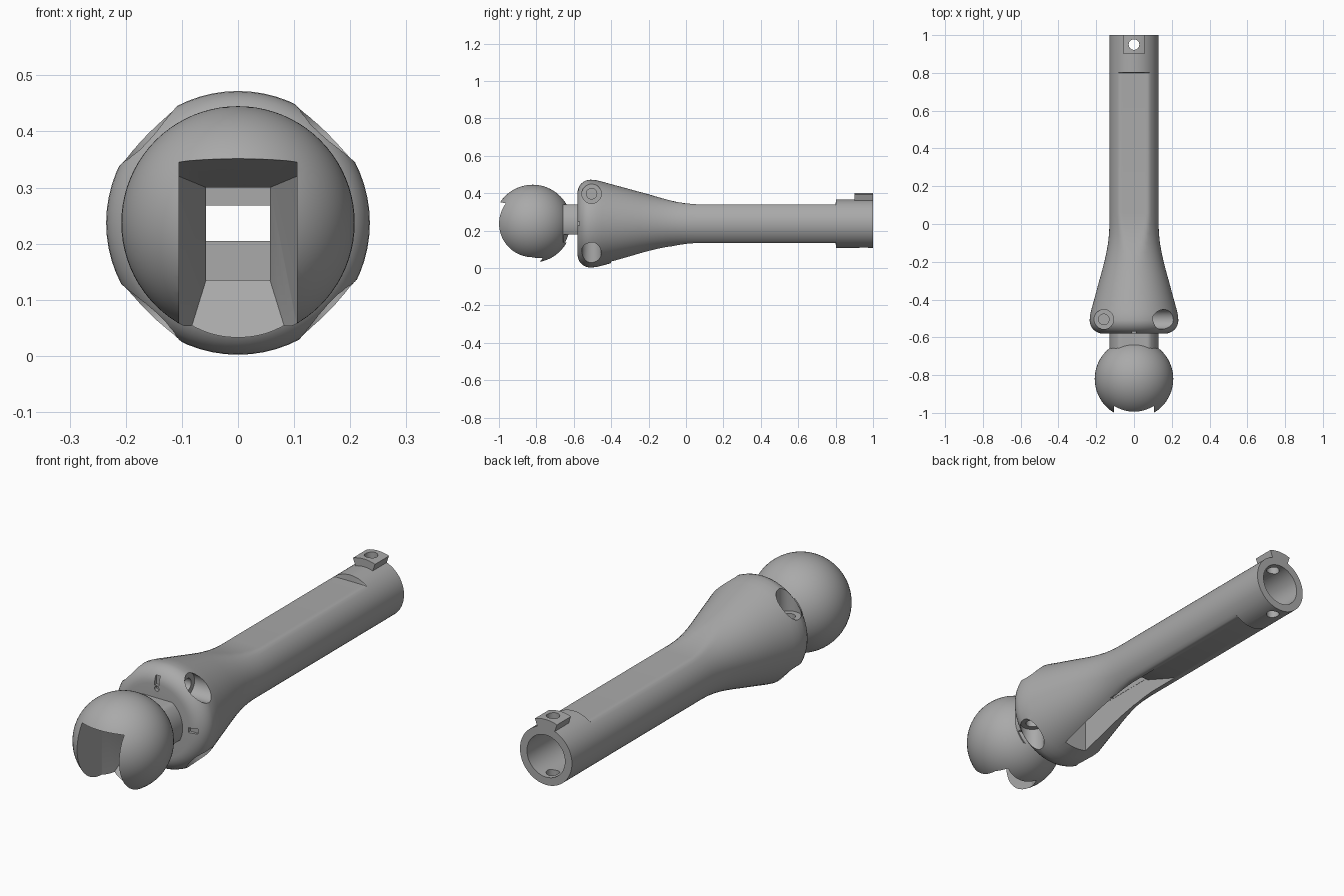
import bpy, bmesh, math
from mathutils import Matrix, Vector

if "Cube" in bpy.data.objects:
    bpy.data.objects.remove(bpy.data.objects["Cube"])

CZ = 0.237          # height of the long axis
SIDES = 64

grey = bpy.data.materials.new("plain_grey")
grey.use_nodes = True
grey.diffuse_color = (0.4, 0.4, 0.4, 1)
grey.node_tree.nodes["Principled BSDF"].inputs["Base Color"].default_value = (0.4, 0.4, 0.4, 1)


def make_object(name, bm):
    bmesh.ops.recalc_face_normals(bm, faces=bm.faces)
    mesh = bpy.data.meshes.new(name)
    bm.to_mesh(mesh)
    bm.free()
    mesh.materials.append(grey)
    obj = bpy.data.objects.new(name, mesh)
    bpy.context.collection.objects.link(obj)
    return obj


def loft(name, sections):
    """Skin circles along y, each flattened above and below at half height h."""
    bm = bmesh.new()
    rings = []
    for y, r, h in sections:
        ring = []
        for i in range(SIDES):
            a = math.tau * i / SIDES
            z = max(-h, min(h, r * math.sin(a)))
            ring.append(bm.verts.new((r * math.cos(a), y, CZ + z)))
        rings.append(ring)
    for low, high in zip(rings, rings[1:]):
        for i in range(SIDES):
            j = (i + 1) % SIDES
            bm.faces.new((low[i], low[j], high[j], high[i]))
    bm.faces.new(rings[0])
    bm.faces.new(rings[-1])
    return make_object(name, bm)


def hull(name, points):
    bm = bmesh.new()
    for p in points:
        bm.verts.new(p)
    bmesh.ops.convex_hull(bm, input=bm.verts)
    return make_object(name, bm)


def box(name, x, y0, y1, z0, z1):
    return hull(name, [(sx * x, y, z) for sx in (-1, 1) for y in (y0, y1) for z in (z0, z1)])


def rod(name, start, end, r):
    a, b = Vector(start), Vector(end)
    bm = bmesh.new()
    turn = (b - a).to_track_quat('Z', 'Y').to_matrix().to_4x4()
    bmesh.ops.create_cone(bm, cap_ends=True, segments=40, radius1=r, radius2=r,
                          depth=(b - a).length,
                          matrix=Matrix.Translation((a + b) / 2) @ turn)
    return make_object(name, bm)


def cut(target, cutters):
    bpy.context.view_layer.objects.active = target
    for c in cutters:
        mod = target.modifiers.new("cut", 'BOOLEAN')
        mod.operation = 'DIFFERENCE'
        mod.solver = 'EXACT'
        mod.object = c
        bpy.ops.object.modifier_apply(modifier=mod.name)


# Shaft: neck, rounded collar, flare, flattened tube and round end sleeve
R, H = 0.13, 0.103
sections = [(-0.68, R, H), (-0.581, R, H), (-0.58, 0.165, 0.165)]
for i in range(1, 9):
    a = math.radians(90 * i / 8)
    r = 0.165 + 0.07 * math.sin(a)
    sections.append((-0.51 - 0.07 * math.cos(a), r, r))
sections += [(-0.48, 0.232, 0.232), (-0.45, 0.225, 0.225), (-0.4, 0.211, 0.211),
             (-0.3, 0.184, 0.186), (-0.25, 0.17, 0.171), (-0.2, 0.157, 0.157),
             (-0.15, 0.146, 0.142), (-0.1, 0.137, 0.128), (-0.05, 0.132, 0.116),
             (0, R, 0.108), (0.06, R, H), (0.8, R, H), (0.802, R, R), (1, R, R)]
shaft = loft("shaft", sections)

# Ball at the front
bm = bmesh.new()
bmesh.ops.create_uvsphere(bm, u_segments=64, v_segments=40, radius=0.208,
                          matrix=Matrix.Translation((0, -0.82, CZ)))
ball = make_object("ball", bm)

# Locating tab on top of the rear sleeve
tab_points = []
for y in (0.9, 1):
    for r in (0.12, 0.165):
        for i in range(-4, 5):
            a = math.radians(19.5) * i / 4
            tab_points.append((r * math.sin(a), y, CZ + r * math.cos(a)))
tab = hull("locating_tab", tab_points)

# Cutters for the tapering mouth and the passage behind it
mouth = hull("mouth_cutter", [
    (s * x, y, z) for s in (-1, 1) for x, y, z0, z1 in
    ((0.105, -1.1, -0.02, 0.37), (0.105, -0.824, -0.02, 0.32), (0.057, -0.7, 0.135, 0.3))
    for z in (z0, z1)])
throat = box("throat_cutter", 0.057, -0.76, -0.58, 0.135, 0.3)
underside = box("neck_underside_cutter", 0.3, -0.655, -0.58, 0, 0.18)
channel = box("channel_cutter", 0.057, -0.7, 0.4, 0.205, 0.268)
bore = rod("bore_cutter", (0, 0.25, CZ), (0, 1.1, CZ), 0.095)
pin = rod("pin_hole_cutter", (0, 0.95, -0.1), (0, 0.95, 0.6), 0.028)

# Ramped slot under the flare
slot = hull("slot_cutter", [(s * 0.058, y, z) for s in (-1, 1) for y, z in
                            ((-0.4, -0.05), (-0.4, 0.215), (0, 0.215), (0.22, 0.13), (0.22, -0.05))])

# Four counterbored bolt holes and face marks around the collar
bolt_cutters = []
for k in range(4):
    turn = Matrix.Translation((0, 0, CZ)) @ Matrix.Rotation(math.pi / 2 * k, 4, 'Y')
    around = [
        rod("counterbore_cutter", (0.1, -0.505, 0.16), (0.4, -0.505, 0.16), 0.052),
        rod("bolt_hole_cutter", (0, -0.505, 0.16), (0.15, -0.505, 0.16), 0.028),
        box("mark_cutter", 0.011, -0.6, -0.565, 0.158, 0.2),
        rod("dot_cutter", (0, -0.6, 0.144), (0, -0.565, 0.144), 0.011)]
    for c in around:
        c.data.transform(turn)
    bolt_cutters += around

shaft_cutters = [throat, underside, channel, slot, bore, pin] + bolt_cutters
cut(shaft, shaft_cutters)
cut(ball, [mouth, throat])
cut(tab, [pin])

for c in shaft_cutters + [mouth]:
    bpy.data.objects.remove(c)

# Smooth round surfaces, sharp edges kept
for obj in (shaft, ball, tab):
    bpy.ops.object.select_all(action='DESELECT')
    obj.select_set(True)
    bpy.context.view_layer.objects.active = obj
    bpy.ops.object.shade_smooth_by_angle(angle=math.radians(30))
